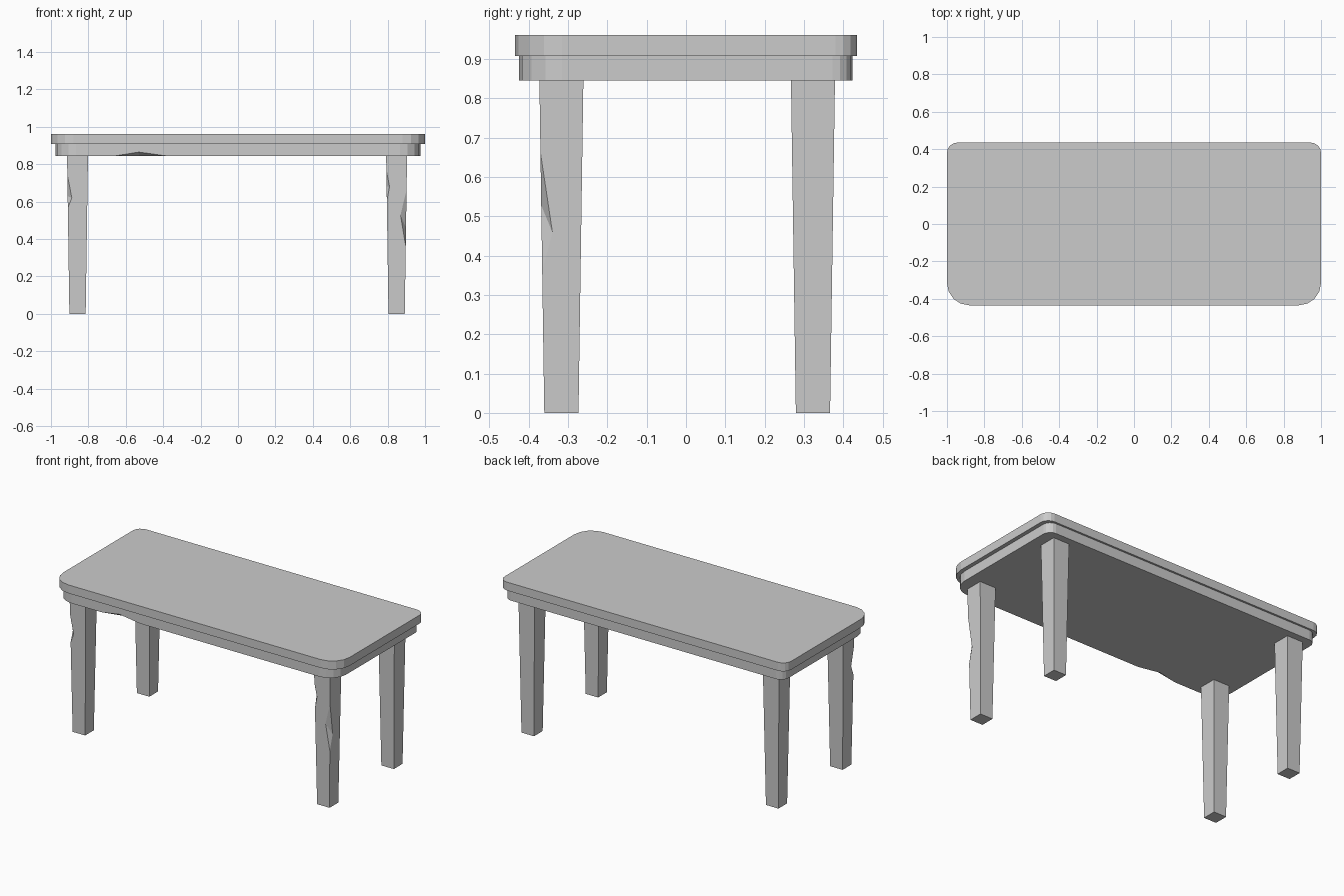
import bpy, bmesh, math
from mathutils import Vector

cube = bpy.data.objects.get("Cube")
if cube:
    bpy.data.objects.remove(cube, do_unlink=True)

grey = bpy.data.materials.new("plain_grey")
grey.use_nodes = True
GREY = (0.6, 0.6, 0.6, 1)
grey.diffuse_color = GREY
grey.node_tree.nodes["Principled BSDF"].inputs["Base Color"].default_value = GREY


def finish(name, bm):
    bmesh.ops.recalc_face_normals(bm, faces=bm.faces)
    mesh = bpy.data.meshes.new(name)
    bm.to_mesh(mesh)
    bm.free()
    mesh.materials.append(grey)
    obj = bpy.data.objects.new(name, mesh)
    bpy.context.collection.objects.link(obj)
    return obj


def slab(name, hx, y0, y1, z0, z1, r_front, r_back, steps=4):
    """Board with wide rounded front corners and tight rounded back corners."""
    bm = bmesh.new()
    corners = [(1, 1, r_back), (-1, 1, r_back), (-1, -1, r_front), (1, -1, r_front)]
    ring = []
    for i, (sx, sy, r) in enumerate(corners):
        cx = sx * (hx - r)
        cy = y1 - r if sy > 0 else y0 + r
        for k in range(steps + 1):
            a = math.pi / 2 * (i + k / steps)
            ring.append(bm.verts.new((cx + r * math.cos(a), cy + r * math.sin(a), z0)))
    face = bm.faces.new(ring)
    up = bmesh.ops.extrude_face_region(bm, geom=[face])["geom"]
    bmesh.ops.translate(bm, vec=(0, 0, z1 - z0),
                        verts=[v for v in up if isinstance(v, bmesh.types.BMVert)])
    return finish(name, bm)


def leg(name, cx, cy):
    """Square leg tapering to the foot."""
    bm = bmesh.new()
    bmesh.ops.create_cube(bm, size=1)
    for v in bm.verts:
        w = 0.112 if v.co.z > 0 else 0.087
        v.co = (cx + v.co.x * w, cy + v.co.y * w, 0.85 if v.co.z > 0 else 0)
    return finish(name, bm)


def chip(target, p, q, a, b, out):
    """Cut a chip from the edge p-q, meeting its two faces at a and b."""
    p, q, a, b, out = map(Vector, (p, q, a, b, out))
    bm = bmesh.new()
    for co in (p, q, a + (a - b), b + (b - a), (p + q) / 2 + out):
        bm.verts.new(co)
    bmesh.ops.convex_hull(bm, input=bm.verts)
    cutter = finish(target.name + "_chip_cutter", bm)
    cutter.hide_render = True
    cutter.hide_set(True)
    mod = target.modifiers.new("chip", "BOOLEAN")
    mod.operation, mod.solver, mod.object = "DIFFERENCE", "EXACT", cutter
    bpy.context.view_layer.objects.active = target
    bpy.ops.object.modifier_apply(modifier=mod.name)
    bpy.data.objects.remove(cutter, do_unlink=True)


# Top board and the apron below it
slab("table_top", 1.0, -0.435, 0.435, 0.908, 0.961, 0.12, 0.055)
apron = slab("apron", 0.975, -0.425, 0.423, 0.845, 0.908, 0.11, 0.05)

# Four legs
right_front = leg("right_front_leg", -0.858, -0.317)
left_front = leg("left_front_leg", 0.848, -0.317)
leg("right_back_leg", -0.858, 0.323)
leg("left_back_leg", 0.848, 0.323)

# Worn chips on the front edges
chip(left_front, (0.902, -0.371, 0.67), (0.898, -0.367, 0.35),
     (0.868, -0.369, 0.53), (0.9, -0.338, 0.455), (0.05, -0.05, 0))
chip(left_front, (0.794, -0.371, 0.76), (0.795, -0.37, 0.6),
     (0.81, -0.37, 0.68), (0.795, -0.352, 0.68), (-0.05, -0.05, 0))
chip(right_front, (-0.912, -0.371, 0.74), (-0.911, -0.37, 0.56),
     (-0.888, -0.37, 0.62), (-0.911, -0.345, 0.63), (-0.05, -0.05, 0))
chip(apron, (-0.66, -0.4255, 0.8445), (-0.38, -0.4255, 0.8445),
     (-0.53, -0.425, 0.865), (-0.53, -0.395, 0.845), (0, -0.03, -0.03))
